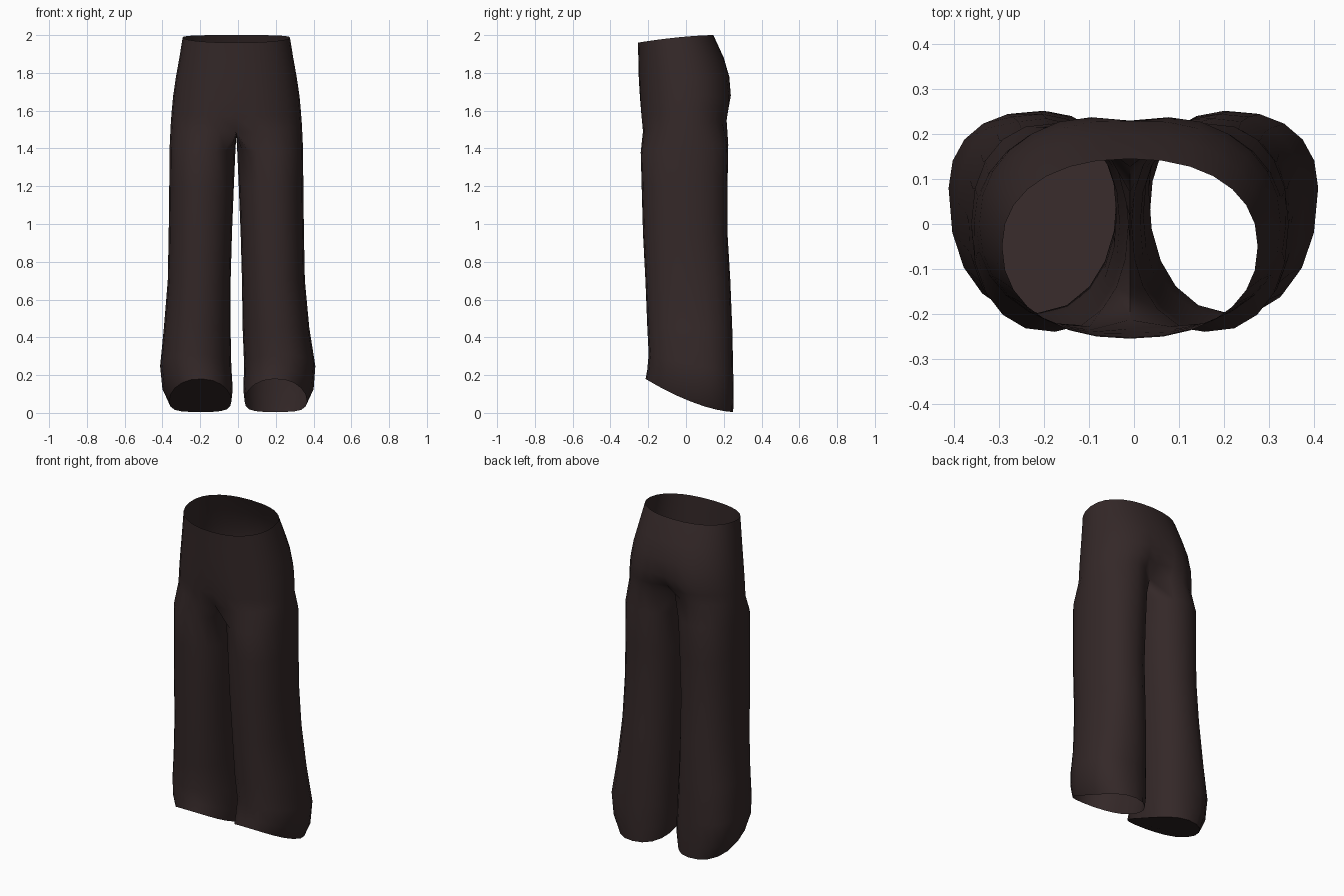
import bpy, bmesh
from math import sin, cos, radians, copysign, pi

cube = bpy.data.objects.get("Cube")
if cube:
    bpy.data.objects.remove(cube, do_unlink=True)

cloth = bpy.data.materials.new("dark_brown_cloth")
cloth.use_nodes = True
COLOUR = (0.034, 0.021, 0.021, 1)
cloth.diffuse_color = COLOUR
cloth.node_tree.nodes["Principled BSDF"].inputs["Base Color"].default_value = COLOUR

OUTER, INNER = 14, 6      # segments round the outside and the inside of a leg

# hips: front z, back z, half width, front y, back y, widest y, front and back crease
HIPS = [
    (1.96, 2.00, .284, -.255, .145, -.05, 0, 0),
    (1.87, 1.88, .302, -.252, .200, -.03, 0, 0),
    (1.77, 1.78, .320, -.250, .235, -.01, 0, .006),
    (1.66, 1.68, .335, -.247, .250, 0, .004, .02),
    (1.57, 1.61, .342, -.245, .247, 0, .012, .05),
    (1.49, 1.55, .347, -.243, .237, 0, .03, .11),
]
# legs: front z, back z, inner x, outer x, front y, back y, widest y
LEGS = [
    (1.38, 1.42, .004, .353, -.240, .224, 0),
    (1.20, 1.20, .013, .355, -.235, .220, 0),
    (0.95, 0.95, .023, .358, -.228, .220, 0),
    (0.70, 0.70, .030, .363, -.215, .235, .02),
    (0.45, 0.45, .032, .385, -.205, .245, .05),
    (0.31, 0.23, .034, .411, -.198, .250, .08),
    (0.23, 0.09, .028, .400, -.205, .252, .06),
    (0.18, 0.005, .035, .365, -.214, .250, .02),
]


def soft(v, p=0.9):
    """Slightly squared sine or cosine."""
    return copysign(abs(v) ** p, v)


def tilt(y, zf, zb, yf, yb):
    t = min(1, max(0, (yb - y) / (yb - yf)))
    return zb + (zf - zb) * t ** 1.6


def hip_ring(zf, zb, xo, yf, yb, ym, cf, cb):
    pts = []
    for i in range(OUTER + 1):
        a = radians(-90 + 180 * i / OUTER)
        x = xo * soft(max(0, cos(a))) if 0 < i < OUTER else 0
        s = soft(sin(a))
        y = ym + s * (yb - ym if s > 0 else ym - yf)
        z = tilt(y, zf, zb, yf, yb)
        near = max(0, 1 - x / .17) ** 1.5
        y -= near * (cb if s > 0 else -cf)
        pts.append((x, y, z))
    return pts


def crotch_arc(ring):
    """Sagging seam between the legs, from back to front."""
    (_, y0, z0), (_, y1, z1) = ring[-1], ring[0]
    return [(0, y0 + (y1 - y0) * t, z0 + (z1 - z0) * t - .06 * sin(pi * t))
            for t in (j / INNER for j in range(1, INNER))]


def leg_ring(zf, zb, xi, xo, yf, yb, ym):
    angles = [-130 + 260 * i / OUTER for i in range(OUTER + 1)]
    angles += [130 + 100 * j / INNER for j in range(1, INNER)]
    xc, rx = (xi + xo) / 2, (xo - xi) / 2
    pts = []
    for a in map(radians, angles):
        s = soft(sin(a))
        y = ym + s * (yb - ym if s > 0 else ym - yf)
        pts.append((xc + rx * soft(cos(a)), y, tilt(y, zf, zb, yf, yb)))
    return pts


bm = bmesh.new()


def add_ring(pts, side):
    # the garment leans a little to its right above the hems
    return [bm.verts.new((side * x - .009 * min(1, max(0, (z - .2) / .3)), y, z))
            for x, y, z in pts]


def bridge(a, b, side, closed):
    n = len(a)
    for i in range(n if closed else n - 1):
        j = (i + 1) % n
        quad = [a[i], b[i], b[j], a[j]]
        bm.faces.new(quad if side > 0 else quad[::-1])


for side in (1, -1):
    # hip half, open along the centre seam
    shapes = [hip_ring(*row) for row in HIPS]
    rings = [add_ring(p, side) for p in shapes]
    for a, b in zip(rings, rings[1:]):
        bridge(a, b, side, False)
    # leg tube, starting at the crotch seam
    tubes = [rings[-1] + add_ring(crotch_arc(shapes[-1]), side)]
    tubes += [add_ring(leg_ring(*row), side) for row in LEGS]
    for a, b in zip(tubes, tubes[1:]):
        bridge(a, b, side, True)
    # the right hem is closed by a panel
    if side < 0:
        bm.faces.new([bm.verts.new(v.co) for v in tubes[-1]])

# weld the centre seam only, leaving the hem panel with its own edge
seam = [v for v in bm.verts if v.co.z > 1.3]
bmesh.ops.remove_doubles(bm, verts=seam, dist=.0005)

mesh = bpy.data.meshes.new("trousers")
bm.to_mesh(mesh)
bm.free()
mesh.materials.append(cloth)
trousers = bpy.data.objects.new("trousers", mesh)
bpy.context.collection.objects.link(trousers)
bpy.context.view_layer.objects.active = trousers
trousers.select_set(True)
bpy.ops.object.shade_smooth_by_angle(angle=radians(60))
